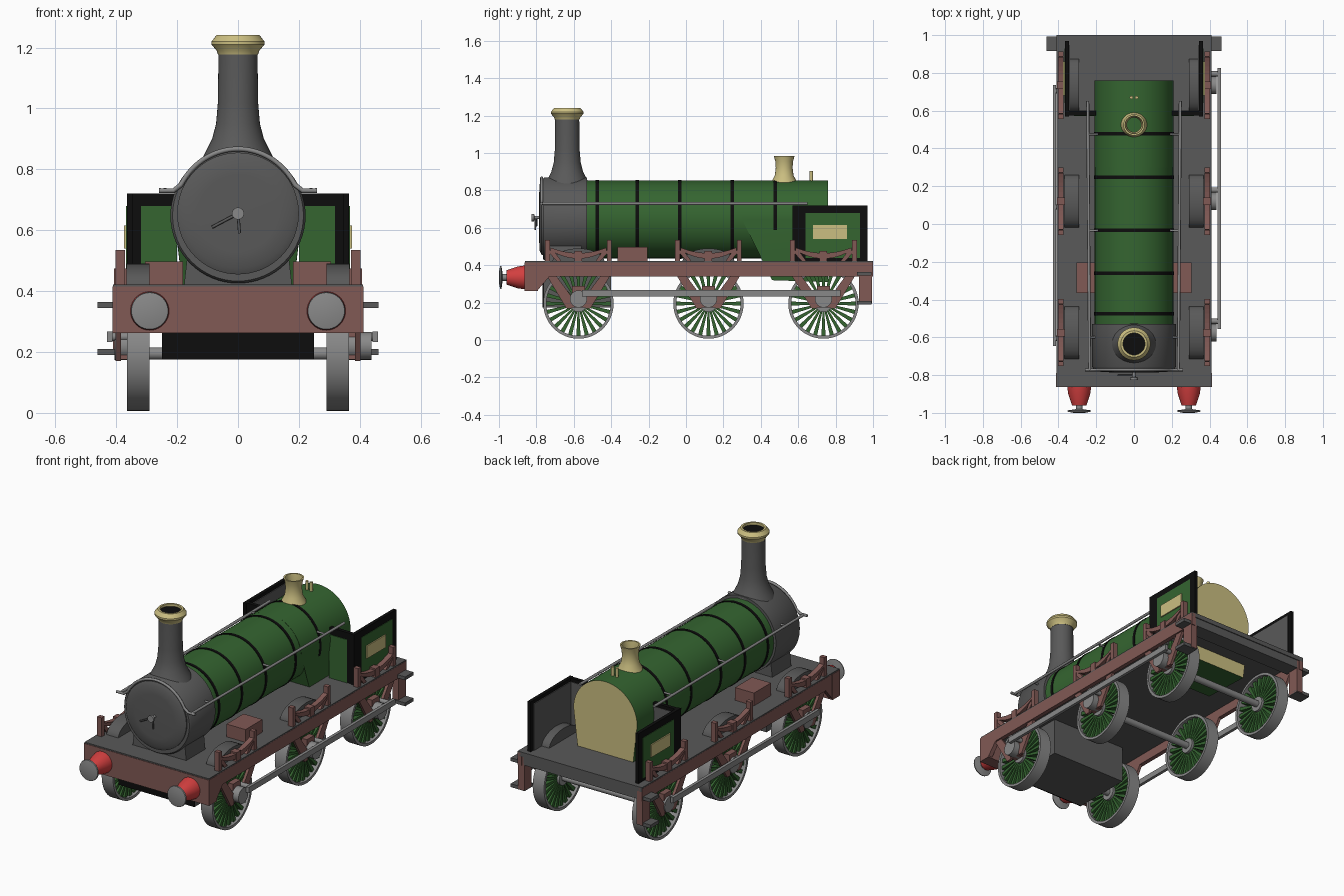
import bpy, bmesh
from math import sin, cos, pi, radians
from mathutils import Vector

default = bpy.data.objects.get("Cube")
if default:
    bpy.data.objects.remove(default)


def material(name, r, g, b):
    m = bpy.data.materials.new(name)
    m.use_nodes = True
    m.diffuse_color = (r, g, b, 1)
    m.node_tree.nodes["Principled BSDF"].inputs["Base Color"].default_value = (r, g, b, 1)
    return m


GREEN = material("paint green", .035, .13, .03)
BLACK = material("trim black", .004, .004, .004)
DARK = material("dark grey iron", .1, .1, .1)
STEEL = material("steel grey", .25, .25, .25)
BROWN = material("frame brown", .22, .1, .09)
BRASS = material("brass", .6, .52, .22)
RED = material("buffer red", .65, .05, .05)


def finish(name, bm, mat, smooth=False):
    bmesh.ops.recalc_face_normals(bm, faces=bm.faces)
    mesh = bpy.data.meshes.new(name)
    bm.to_mesh(mesh)
    bm.free()
    ob = bpy.data.objects.new(name, mesh)
    bpy.context.collection.objects.link(ob)
    mesh.materials.append(mat)
    if smooth:
        bpy.ops.object.select_all(action="DESELECT")
        ob.select_set(True)
        bpy.context.view_layer.objects.active = ob
        bpy.ops.object.shade_smooth_by_angle(angle=radians(35))
    return ob


def place(axis, a, b, along):
    """Point from two profile coordinates and a distance along the axis."""
    return {"x": (along, a, b), "y": (a, along, b), "z": (a, b, along)}[axis]


def add_prism(bm, pts, lo, hi, axis="x"):
    ends = [[bm.verts.new(place(axis, a, b, d)) for a, b in pts] for d in (lo, hi)]
    for ring in ends:
        bm.faces.new(ring)
    for i in range(len(pts)):
        j = (i + 1) % len(pts)
        bm.faces.new((ends[0][i], ends[0][j], ends[1][j], ends[1][i]))
    return ends


def prism(name, pts, lo, hi, mat, axis="x", smooth=False):
    bm = bmesh.new()
    add_prism(bm, pts, lo, hi, axis)
    return finish(name, bm, mat, smooth)


def box(name, x, y, z, mat):
    rect = [(y[0], z[0]), (y[1], z[0]), (y[1], z[1]), (y[0], z[1])]
    return prism(name, rect, x[0], x[1], mat)


def lathe(name, profile, centre, axis, mat, segs=40, loop=False):
    """Turn (radius, distance) pairs around an axis."""
    bm = bmesh.new()
    angles = [2 * pi * i / segs for i in range(segs)]
    rings = [[bm.verts.new(place(axis, centre[0] + r * cos(t), centre[1] + r * sin(t), d))
              for t in angles] for r, d in profile]
    pairs = list(zip(rings, rings[1:]))
    if loop:
        pairs.append((rings[-1], rings[0]))
    else:
        bm.faces.new(rings[0])
        bm.faces.new(rings[-1])
    for p, q in pairs:
        for i in range(segs):
            j = (i + 1) % segs
            bm.faces.new((p[i], p[j], q[j], q[i]))
    return finish(name, bm, mat, True)


def rod(name, a, b, r, mat, axis, lo, hi, segs=24):
    return lathe(name, [(r, lo), (r, hi)], (a, b), axis, mat, segs)


def tube(name, pts, r, mat):
    cu = bpy.data.curves.new(name, "CURVE")
    cu.dimensions = "3D"
    cu.bevel_depth, cu.bevel_resolution, cu.use_fill_caps = r, 2, True
    sp = cu.splines.new("POLY")
    sp.points.add(len(pts) - 1)
    for p, co in zip(sp.points, pts):
        p.co = (*co, 1)
    cu.materials.append(mat)
    ob = bpy.data.objects.new(name, cu)
    bpy.context.collection.objects.link(ob)


def span(s, a, b):
    return (min(s * a, s * b), max(s * a, s * b))


SIDES = ((1, "left"), (-1, "right"))
AXLES = ((-.575, "front"), (.12, "middle"), (.735, "rear"))
WZ, WR, BZ, BR = .195, .188, .645, .208     # wheel and boiler heights and radii

# Platform and front beam
box("platform", (-.41, .41), (-.86, 1), (.395, .422), DARK)
box("rear_platform_slab", (-.375, .375), (.9, .995), (.345, .4), DARK)
box("front_beam", (-.413, .413), (-.863, -.79), (.262, .415), BROWN)
box("cylinder_block", (-.25, .25), (-.76, -.4), (.175, .4), DARK)
box("cylinder_block_front", (-.25, .25), (-.768, -.76), (.175, .4), BLACK)

# Boiler, bands and firebox
rod("boiler", 0, BZ, BR, GREEN, "y", -.54, .5, 64)
for y in (-.475, -.26, -.033, .247, .477):
    rod("boiler_band", 0, BZ, BR + .003, BLACK, "y", y - .009, y + .009, 64)
arch = [(.21 * cos(pi * i / 32), BZ + .208 * sin(pi * i / 32)) for i in range(33)]
bm = bmesh.new()
front, back = add_prism(bm, arch + [(-.17, .31), (.17, .31)], .3, .76, "y")
for v in front[-2:]:
    v.co.y = .46
    v.co.z = .32
firebox = finish("firebox", bm, GREEN, True)
firebox.data.materials.append(BRASS)
for f in firebox.data.polygons:
    f.material_index = int(f.normal.y > .9)

# Smokebox, door and saddle
lathe("smokebox", [(.19, -.765), (.215, -.765), (.222, -.755), (.222, -.53)], (0, .648), "y", DARK, 64)
lathe("smokebox_door", [(.13, -.785), (.18, -.782), (.2, -.772), (.2, -.76)], (0, .655), "y", DARK, 64)
prism("smokebox_saddle", [(-.177, .42), (.177, .42), (.165, .53), (-.165, .53)], -.74, -.56, DARK, "y")
lathe("door_knob", [(.008, -.78), (.008, -.81), (.02, -.812), (.02, -.825)], (0, .655), "y", STEEL, 16)
tube("door_handle_down", [(0, -.806, .655), (.005, -.806, .59)], .005, DARK)
tube("door_handle_side", [(0, -.8, .655), (-.085, -.8, .61)], .005, DARK)

# Chimney with brass cap
lathe("chimney", [(.125, .82), (.105, .86), (.085, .9), (.072, .95), (.066, 1.02), (.064, 1.19)],
      (0, -.635), "z", DARK)
lathe("chimney_cap", [(.066, 1.178), (.07, 1.19), (.087, 1.21), (.087, 1.22), (.07, 1.242),
                      (.058, 1.242), (.058, 1.178)], (0, -.635), "z", BRASS, loop=True)
rod("chimney_opening", 0, -.635, .059, BLACK, "z", 1.19, 1.228)

# Safety valve cover and whistles
lathe("valve_cover", [(.077, .815), (.066, .85), (.05, .88), (.045, .92), (.047, .955), (.056, .985),
                      (.047, .985), (.038, .92), (.045, .815)], (0, .525), "z", BRASS, loop=True)
for s, side in SIDES:
    rod(side + "_whistle", s * .014, .67, .009, BRASS, "z", .84, .905, 12)

# Handrails along the boiler and over the smokebox front
for s, side in SIDES:
    tube(side + "_handrail", [(s * .235, -.775, .73), (s * .245, .65, .73)], .008, STEEL)
    for y in (-.6, -.035, .475):
        tube(side + "_rail_stanchion", [(s * .19, y, .73), (s * .24, y, .73)], .006, STEEL)
rail = [(.212 * cos(t), -.772, BZ + .222 * sin(t)) for t in [radians(a) for a in range(28, 153, 4)]]
tube("front_handrail", [(.26, -.772, .73), (.212, -.772, .73)] + rail
     + [(-.212, -.772, .73), (-.26, -.772, .73)], .008, STEEL)


def wheel(name, s, y):
    """Tyre, tapered spokes and hub."""
    lo, hi = span(s, .29, .365)
    lathe(name + "_tyre", [(WR, lo), (WR, hi), (.172, hi), (.172, lo)], (y, WZ), "x", STEEL, 48, True)
    rod(name + "_hub", y, WZ, .045, STEEL, "x", lo, hi)
    bm = bmesh.new()
    count = 24
    for k in range(count):
        t = 2 * pi * k / count
        out, across = Vector((cos(t), sin(t))), Vector((-sin(t), cos(t)))
        hub = Vector((y, WZ))
        quad = [hub + out * r + across * w for r, w in
                ((.04, -.005), (.175, -.011), (.175, .011), (.04, .005))]
        add_prism(bm, quad, *span(s, .305, .35))
    finish(name + "_spokes", bm, GREEN)


def spring(name, s, y):
    """Leaf spring with hangers and a buckle."""
    xs = span(s, .372, .402)
    steps = [i / 6 for i in range(-6, 7)]
    low = [(y + .15 * t, .435 + .045 * t * t) for t in steps]
    high = [(y + .15 * t, .465 + .03 * t * t) for t in reversed(steps)]
    prism(name + "_spring", low + high, *xs, BROWN)
    box(name + "_spring_buckle", span(s, .367, .407), (y - .02, y + .02), (.42, .475), BROWN)
    for e in (-1, 1):
        m = y + e * .165
        box(name + "_spring_hanger", xs, (m - .013, m + .013), (.42, .535), BROWN)
        n = y + e * .14
        prism(name + "_hanger_stay", [(n, .49), (n - e * .05, .42), (n - e * .025, .42), (n + e * .02, .47)],
              *span(s, .377, .397), BROWN)


for s, side in SIDES:
    # Outside frame and rear corner with steps
    prism(side + "_frame", [(-.86, .415), (-.86, .27), (-.79, .27), (-.73, .34), (1, .34), (1, .415)],
          *span(s, .385, .411), BROWN)
    box(side + "_rear_bracket", span(s, .37, .411), (.925, .995), (.195, .415), BROWN)
    for z in (.345, .19):
        box(side + "_step", span(s, .37, .462), (.915, .992), (z, z + .02), DARK)

    # Wheels, guards, springs, splashers and cranks
    throw, reach, rod_x = (.06, .45, .45) if s > 0 else (-.03, .418, .42)
    for y, pos in AXLES:
        name = side + "_" + pos
        wheel(name + "_wheel", s, y)
        spring(name, s, y)
        for e in (-1, 1):
            prism(name + "_axle_guard", [(y + e * a, z) for a, z in
                  ((.17, .345), (.12, .345), (.035, .23), (.035, .17), (.065, .17))],
                  *span(s, .385, .402), BROWN)
        box(name + "_axle_box", span(s, .36, .395), (y - .035, y + .035), (.175, .29), BROWN)
        cover = [(y + .14 * cos(pi * i / 16), .415 + .075 * sin(pi * i / 16)) for i in range(17)]
        prism(name + "_splasher", cover, *span(s, .29, .367 if pos != "rear" else .345), DARK, smooth=True)
        rod(name + "_crank", y, .22, .046, STEEL, "x", *span(s, .36, reach - .012))
        rod(name + "_crank_pin", y + throw, .25, .014, STEEL, "x", *span(s, .36, reach + .008), segs=12)
    box(side + "_coupling_rod", span(s, rod_x - .008, rod_x + .01),
        (AXLES[0][0] + throw - .04, AXLES[2][0] + throw + .03), (.233, .267), STEEL)

    # Sandbox on the platform
    box(side + "_sandbox", span(s, .18, .305), (-.365, -.205), (.42, .498), BROWN)

    # Cab side sheet and front sheet with painted panels and number plate
    box(side + "_cab_side", span(s, .345, .365), (.57, .97), (.42, .72), BLACK)
    box(side + "_cab_side_panel", span(s, .36, .368), (.64, .93), (.44, .68), GREEN)
    box(side + "_cab_lining", span(s, .34, .347), (.6, .945), (.42, .7), DARK)
    box(side + "_cab_plate", span(s, .366, .375), (.68, .86), (.54, .615), BRASS)
    box(side + "_cab_front", span(s, .2, .35), (.575, .597), (.42, .72), BLACK)
    box(side + "_cab_front_panel", span(s, .2, .318), (.571, .577), (.42, .68), GREEN)
    box(side + "_cab_front_lining", span(s, .2, .34), (.595, .6), (.42, .7), DARK)

    # Buffer
    lathe(side + "_buffer_housing", [(.064, -.86), (.058, -.9), (.038, -.96)], (s * .29, .335), "y", RED)
    lathe(side + "_buffer_head", [(.018, -.95), (.018, -.98), (.062, -.987), (.06, -.994), (.03, -1)],
          (s * .29, .335), "y", STEEL)

for y, pos in AXLES:
    rod(pos + "_axle", y, WZ, .02, STEEL, "x", -.3, .3)
